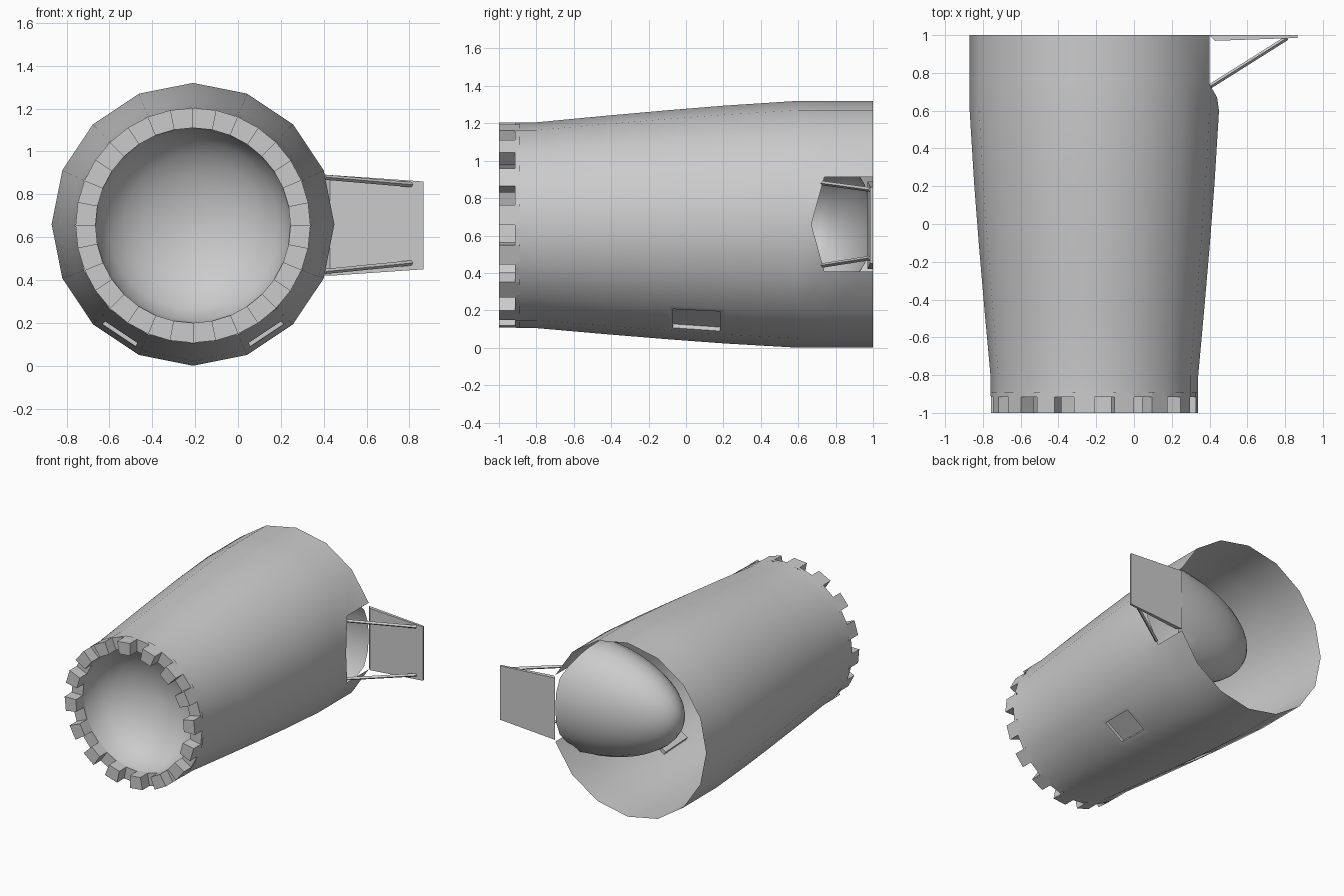
import bpy, bmesh, math
from mathutils import Vector

if "Cube" in bpy.data.objects:
    bpy.data.objects.remove(bpy.data.objects["Cube"])

CX, CZ, N = -0.21, 0.66, 16


def polar(r, a, y):
    # the axis drops very slightly towards the front
    cz = CZ - 0.005 * min(1.0, max(0.0, (0.6 - y) / 1.4))
    return Vector((CX + r * math.cos(a), y, cz + r * math.sin(a)))


def finish(bm, name, smooth=True):
    bmesh.ops.recalc_face_normals(bm, faces=bm.faces)
    me = bpy.data.meshes.new(name)
    bm.to_mesh(me)
    bm.free()
    ob = bpy.data.objects.new(name, me)
    bpy.context.collection.objects.link(ob)
    if smooth:
        bpy.ops.object.select_all(action='DESELECT')
        ob.select_set(True)
        bpy.context.view_layer.objects.active = ob
        bpy.ops.object.shade_smooth_by_angle(angle=math.radians(35))
    return ob


def lathe(bm, profile, n):
    rings = [[bm.verts.new(polar(r, 2 * math.pi * k / n, y)) for k in range(n)]
             for y, r in profile]
    faces = []
    for a, b in zip(rings, rings[1:]):
        faces.append([bm.faces.new((a[k], a[(k + 1) % n], b[(k + 1) % n], b[k]))
                      for k in range(n)])
    return rings, faces


# Outer shell with side doorway and two recessed slots underneath
profile = [(-0.91, 0.55), (-0.8, 0.55), (-0.45, 0.582), (-0.1, 0.612),
           (0.21, 0.636), (0.6, 0.66), (0.74, 0.66), (1.0, 0.66)]
bm = bmesh.new()
rings, faces = lathe(bm, profile, N)
rings[6][0].co.y = 0.67
rings[6][0].co.x = 0.44
slots = [faces[3][13], faces[3][10]]
bmesh.ops.delete(bm, geom=[faces[6][0], faces[6][N - 1]], context='FACES')
bmesh.ops.recalc_face_normals(bm, faces=bm.faces)
bmesh.ops.inset_individual(bm, faces=slots, thickness=0.042)
for f in slots:
    c = f.calc_center_median()
    d = Vector((CX - c.x, 0, CZ - c.z)).normalized() * 0.025
    rim = list(f.verts)
    floor = [bm.verts.new(v.co + d) for v in rim]
    bm.faces.remove(f)
    bm.faces.new(floor)
    for i in range(4):
        j = (i + 1) % 4
        bm.faces.new((rim[i], rim[j], floor[j], floor[i]))
finish(bm, "outer_shell")

# Toothed front collar: alternating tall and low segments
bm = bmesh.new()
T = 32
for k in range(T):
    a0, a1 = 2 * math.pi * k / T, 2 * math.pi * (k + 1) / T
    yf = -1.0 if k % 2 == 0 else -0.915
    yb = -0.89
    lo, li = 0.548, 0.455
    v = [bm.verts.new(polar(r, a, y)) for y in (yf, yb)
         for r, a in ((li, a0), (lo, a0), (lo, a1), (li, a1))]
    for q in ((0, 1, 2, 3), (0, 1, 5, 4), (1, 2, 6, 5), (2, 3, 7, 6), (3, 0, 4, 7)):
        bm.faces.new([v[i] for i in q])
finish(bm, "toothed_collar", False)

# Concave bowl behind the front opening
bm = bmesh.new()
bowl = [(-0.91 + 0.32 * math.sin(t), 0.456 * math.cos(t))
        for t in [math.radians(a) for a in (0, 15, 30, 45, 60, 75, 87)]]
rings, _ = lathe(bm, bowl, T)
bm.faces.new(rings[-1])
finish(bm, "front_bowl")

# Long rounded pocket behind the doorway, clipped to the shell
bm = bmesh.new()
bmesh.ops.create_uvsphere(bm, u_segments=24, v_segments=24, radius=1)
for v in bm.verts:
    x, y, z = v.co
    v.co = (0.42 + 0.85 * z, 0.67 + 0.33 * x, CZ + 0.43 * y)
bmesh.ops.bisect_plane(bm, geom=bm.verts[:] + bm.edges[:] + bm.faces[:],
                       plane_co=(0.40, 0, 0), plane_no=(1, 0, 0), clear_outer=True)
for v in bm.verts:
    d = Vector((v.co.x - CX, 0, v.co.z - CZ))
    if d.length > 0.64:
        d *= 0.64 / d.length
        v.co.x, v.co.z = CX + d.x, CZ + d.z
finish(bm, "door_pocket")

# Open door panel: thin wedge hinged at the rear edge
bm = bmesh.new()
outline = [(0.40, 1.0), (0.865, 1.0), (0.865, 0.985), (0.43, 0.97)]
lower = [bm.verts.new((x, y, 0.45 if x > 0.5 else 0.42)) for x, y in outline]
upper = [bm.verts.new((x, y, 0.86 if x > 0.5 else 0.89)) for x, y in outline]
bm.faces.new(lower)
bm.faces.new(upper)
for i in range(4):
    j = (i + 1) % 4
    bm.faces.new((lower[i], lower[j], upper[j], upper[i]))
finish(bm, "door_panel", False)

# Slim struts that hold the door
for label, z0, z1 in (("upper", 0.88, 0.845), ("lower", 0.44, 0.48)):
    p, q = Vector((0.405, 0.73, z0)), Vector((0.81, 0.985, z1))
    bpy.ops.mesh.primitive_cylinder_add(vertices=4, radius=0.012, depth=(q - p).length,
                                        location=(p + q) / 2)
    strut = bpy.context.object
    strut.name = label + "_door_strut"
    strut.rotation_euler = (q - p).to_track_quat('Z', 'Y').to_euler()
